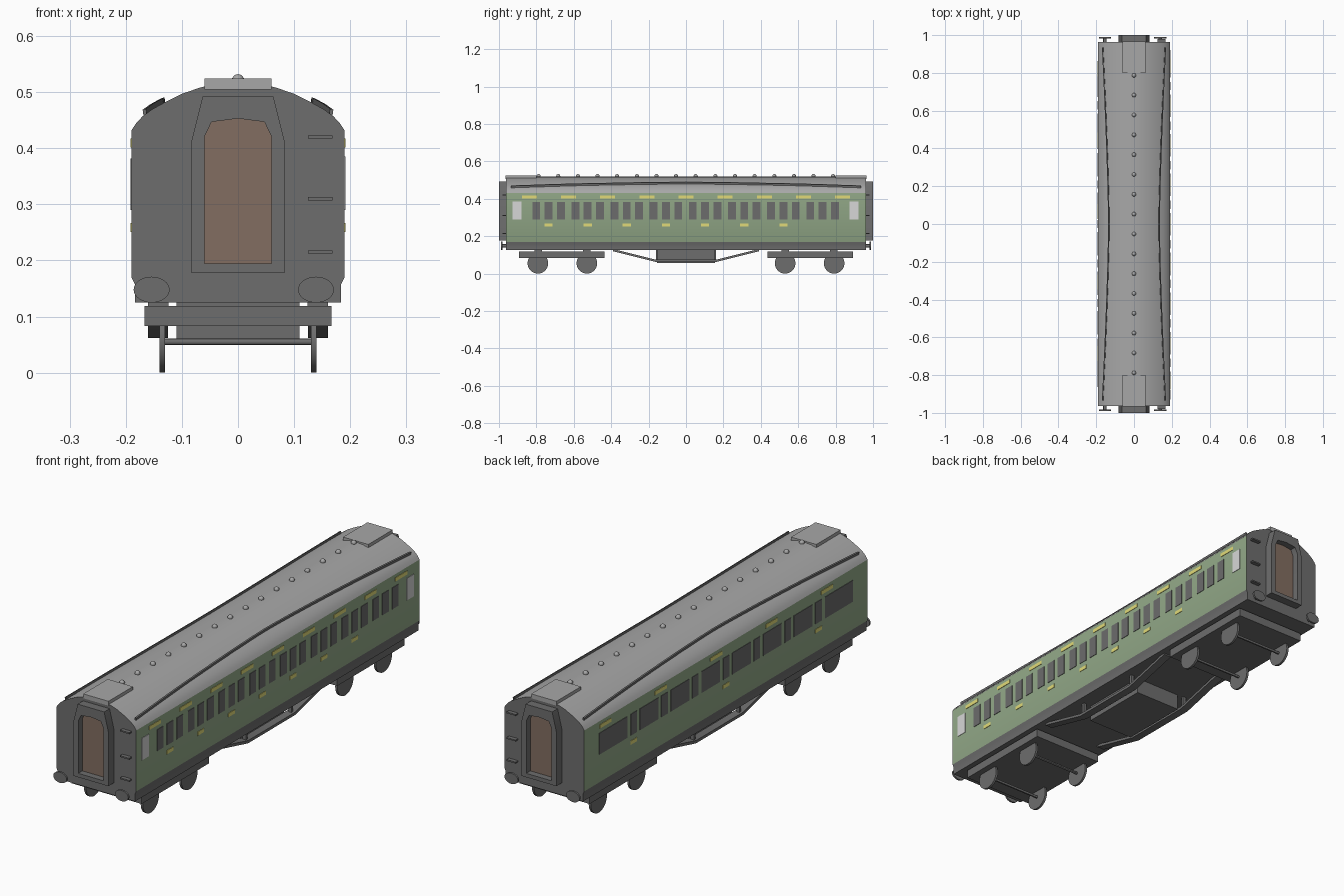
import bpy, bmesh, math
from mathutils import Matrix

if "Cube" in bpy.data.objects:
    bpy.data.objects.remove(bpy.data.objects["Cube"])


def material(name, rgb):
    m = bpy.data.materials.new(name)
    m.diffuse_color = (*rgb, 1)
    m.use_nodes = True
    m.node_tree.nodes["Principled BSDF"].inputs["Base Color"].default_value = m.diffuse_color
    return m


DARK = material("dark grey", (0.155, 0.155, 0.155))
GREEN = material("coach green", (0.30, 0.41, 0.255))
ROOF = material("roof grey", (0.39, 0.39, 0.39))
GLASS = material("window grey", (0.15, 0.15, 0.15))
WHITE = material("frosted white", (0.68, 0.68, 0.68))
YELLOW = material("label yellow", (0.75, 0.70, 0.19))
BROWN = material("door brown", (0.225, 0.155, 0.12))


def finish(name, bm, *mats):
    bmesh.ops.recalc_face_normals(bm, faces=bm.faces)
    me = bpy.data.meshes.new(name)
    bm.to_mesh(me)
    bm.free()
    for m in mats:
        me.materials.append(m)
    ob = bpy.data.objects.new(name, me)
    bpy.context.collection.objects.link(ob)
    return ob


def add_box(bm, x0, x1, y0, y1, z0, z1):
    mat = Matrix.Translation(((x0 + x1) / 2, (y0 + y1) / 2, (z0 + z1) / 2))
    mat = mat @ Matrix.Diagonal((abs(x1 - x0), abs(y1 - y0), abs(z1 - z0), 1))
    bmesh.ops.create_cube(bm, size=1, matrix=mat)


def box(name, mat, *dims):
    bm = bmesh.new()
    add_box(bm, *dims)
    return finish(name, bm, mat)


def add_prism(bm, profile, y0, y1):
    """Closed x-z profile swept along y."""
    a = [bm.verts.new((x, y0, z)) for x, z in profile]
    b = [bm.verts.new((x, y1, z)) for x, z in profile]
    n = len(a)
    for i in range(n):
        j = (i + 1) % n
        bm.faces.new((a[i], a[j], b[j], b[i]))
    bm.faces.new(a)
    bm.faces.new(b)


def mirrored(half):
    """Mirror a right-hand profile (bottom to top, ending at x = 0)."""
    return half + [(-x, z) for x, z in reversed(half) if x > 0]


def add_disc(bm, centre, r, depth, axis, squash=1, segs=32):
    rot = Matrix.Rotation(math.pi / 2, 4, axis)
    mat = Matrix.Translation(centre) @ Matrix.Diagonal((1, 1, squash, 1)) @ rot
    bmesh.ops.create_cone(bm, cap_ends=True, segments=segs, radius1=r, radius2=r,
                          depth=depth, matrix=mat)


# Body shell: dark ends and sill, green sides, grey roof
ROOF_ARC = [(0.19, 0.432), (0.182, 0.444), (0.17, 0.457), (0.152, 0.470), (0.13, 0.482),
            (0.1, 0.497), (0.068, 0.508), (0.035, 0.516), (0, 0.519)]
bm = bmesh.new()
add_prism(bm, mirrored([(0.184, 0.125), (0.184, 0.158), (0.19, 0.17)] + ROOF_ARC), -0.963, 0.963)
for f in bm.faces:
    z = f.calc_center_median().z
    f.normal_update()
    if abs(f.normal.y) > 0.5 or z < 0.168:
        f.material_index = 0
    else:
        f.material_index = 1 if z < 0.431 else 2
finish("coach_body", bm, DARK, GREEN, ROOF)


def roof_z(x):
    for (xa, za), (xb, zb) in zip(ROOF_ARC, ROOF_ARC[1:]):
        if xb <= x <= xa:
            return zb + (za - zb) * (x - xb) / (xa - xb)


# Bowed rain strips on the roof
for s, side in ((1, "right"), (-1, "left")):
    bm = bmesh.new()
    rings = []
    for i in range(33):
        y = -0.935 + 1.87 * i / 32
        x = 0.132 + 0.033 * (abs(y) / 0.935) ** 1.4
        z = roof_z(x)
        rings.append([bm.verts.new((s * (x + dx), y, z + dz)) for dx, dz in
                      ((-0.003, -0.004), (0.003, -0.006), (0.005, 0.008), (-0.001, 0.010))])
    for a, b in zip(rings, rings[1:]):
        for k in range(4):
            bm.faces.new((a[k], a[(k + 1) % 4], b[(k + 1) % 4], b[k]))
    bm.faces.new(rings[0])
    bm.faces.new(rings[-1])
    finish("rain_strip_" + side, bm, DARK)

# Domed roof vents
bm = bmesh.new()
for i in range(16):
    bmesh.ops.create_uvsphere(bm, u_segments=16, v_segments=8, radius=0.011,
                              matrix=Matrix.Translation((0, 0.787 - 0.105 * i, 0.521)))
finish("roof_vents", bm, ROOF)


# Side plates: windows and labels
def plates(name, mat, s, centres, width, z0, z1):
    bm = bmesh.new()
    for y in centres:
        add_box(bm, s * 0.188, s * 0.192, y - width / 2, y + width / 2, z0, z1)
    finish(name, bm, mat)


P = 0.2093
doors = [-0.735 + P * i for i in range(8)]
plates("compartment_windows", GLASS, 1,
       [d + o for d in doors for o in (-0.066, 0, 0.066)], 0.042, 0.29, 0.382)
plates("frosted_windows", WHITE, 1, [-0.904, 0.898], 0.048, 0.29, 0.385)
plates("right_upper_labels", YELLOW, 1, [P * i for i in range(-4, 5)], 0.08, 0.401, 0.417)
plates("right_door_labels", YELLOW, 1, doors[:7], 0.044, 0.251, 0.267)
plates("corridor_narrow_windows", GLASS, -1, [P * i for i in range(-3, 4)], 0.042, 0.29, 0.382)
plates("corridor_wide_windows", GLASS, -1, [P * (i + 0.5) for i in range(-3, 3)], 0.125, 0.29, 0.382)
plates("corridor_end_windows", GLASS, -1, [-0.767, 0.767], 0.19, 0.29, 0.382)
plates("left_upper_labels", YELLOW, -1, [0.82, 0.445, 0.067, -0.308, -0.686], 0.08, 0.401, 0.417)
plates("left_door_labels", YELLOW, -1, [-3 * P, 0, 3 * P], 0.044, 0.251, 0.267)

# Parts repeated at both ends
OUTER = mirrored([(0.083, 0.178), (0.083, 0.412), (0.063, 0.492), (0, 0.492)])
INNER = mirrored([(0.06, 0.195), (0.06, 0.42), (0.047, 0.447), (0, 0.453)])
for s, end in ((-1, "front"), (1, "back")):
    # Gangway frame with an opening, and the door set back in it
    bm = bmesh.new()
    loops = [[bm.verts.new((x, s * y, z)) for x, z in prof] for prof, y in
             ((OUTER, 0.96), (OUTER, 1.0), (INNER, 1.0), (INNER, 0.96))]
    for a, b in zip(loops, loops[1:] + loops[:1]):
        for k in range(len(a)):
            j = (k + 1) % len(a)
            bm.faces.new((a[k], a[j], b[j], b[k]))
    finish(end + "_gangway", bm, DARK)
    bm = bmesh.new()
    add_prism(bm, INNER, s * 0.962, s * 0.972)
    finish(end + "_gangway_door", bm, BROWN)
    # Roof board
    box(end + "_roof_board", ROOF, -0.06, 0.06, s * 0.80, s * 0.966, 0.505, 0.524)
    # Oval buffers
    bm = bmesh.new()
    for x in (-0.154, 0.139):
        add_disc(bm, (x, s * 0.986, 0.148), 0.032, 0.008, 'X', 0.72)
        add_disc(bm, (x, s * 0.970, 0.148), 0.009, 0.03, 'X', 1, 16)
    finish(end + "_buffers", bm, DARK)
    # End steps
    bm = bmesh.new()
    for z in (0.42, 0.31, 0.215):
        add_box(bm, 0.125, 0.168, s * 0.96, s * 0.98, z - 0.003, z + 0.003)
    finish(end + "_end_steps", bm, DARK)
    # Bogie frame with mounts
    bm = bmesh.new()
    add_box(bm, -0.167, 0.167, s * 0.436, s * 0.893, 0.083, 0.119)
    for x in (-0.142, 0.142):
        for y in (0.53, 0.79):
            add_box(bm, x - 0.018, x + 0.018, s * y - 0.02, s * y + 0.02, 0.117, 0.127)
    finish(end + "_bogie", bm, DARK)
    # Wheels and axles
    bm = bmesh.new()
    for y in (0.53, 0.792):
        for x in (-0.135, 0.135):
            add_disc(bm, (x, s * y, 0.055), 0.055, 0.01, 'Y')
        add_disc(bm, (0, s * y, 0.055), 0.006, 0.27, 'Y', 1, 12)
    finish(end + "_wheels", bm, DARK)

# Underframe trusses
for s, side in ((1, "right"), (-1, "left")):
    bm = bmesh.new()
    path = [(-0.39, 0.119), (-0.16, 0.062), (0.16, 0.062), (0.39, 0.119)]
    rings = [[bm.verts.new((s * x, y, z + dz)) for x, dz in
              ((0.125, 0), (0.16, 0), (0.16, 0.012), (0.125, 0.012))] for y, z in path]
    for a, b in zip(rings, rings[1:]):
        for k in range(4):
            bm.faces.new((a[k], a[(k + 1) % 4], b[(k + 1) % 4], b[k]))
    bm.faces.new(rings[0])
    bm.faces.new(rings[-1])
    for y in (-0.155, 0.155):
        add_box(bm, s * 0.135, s * 0.15, y - 0.006, y + 0.006, 0.07, 0.127)
    finish("truss_" + side, bm, DARK)

# Equipment box between the trusses
box("equipment_box", DARK, -0.11, 0.11, -0.155, 0.155, 0.056, 0.127)

bpy.ops.object.select_all(action='SELECT')
bpy.context.view_layer.objects.active = bpy.context.selected_objects[0]
bpy.ops.object.shade_smooth_by_angle(angle=math.radians(30))
